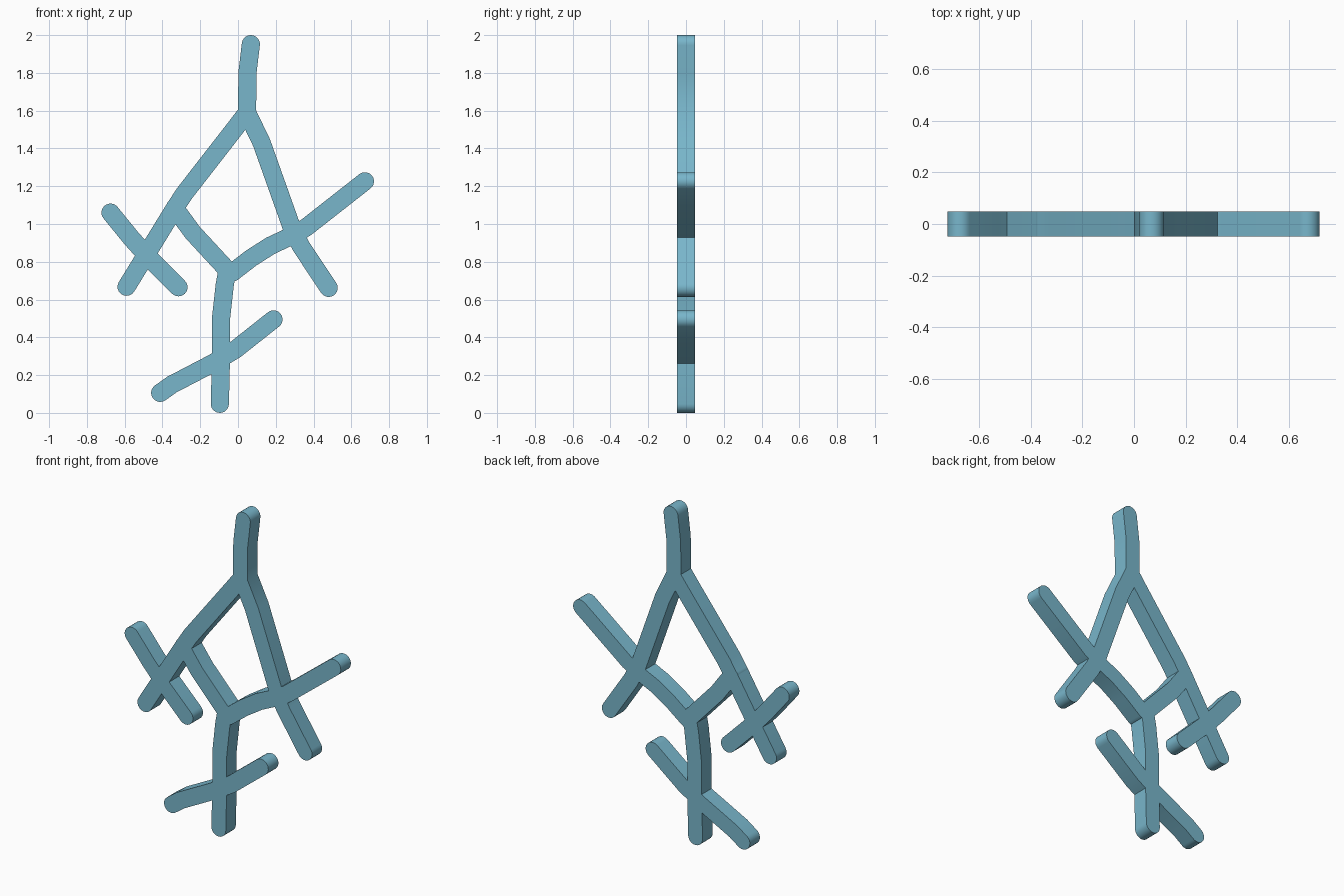
import bpy, bmesh, math
from mathutils import Vector
from mathutils.geometry import delaunay_2d_cdt

if "Cube" in bpy.data.objects:
    bpy.data.objects.remove(bpy.data.objects["Cube"])

R = 0.048      # half stroke width
HALF_T = 0.048 # half thickness
CAP = 12       # segments per rounded end

# Centre lines of the branches (x, z)
STROKES = [
    [(0.068, 1.952), (0.05, 1.80), (0.048, 1.59)],                                # top stem
    [(0.048, 1.59), (0.125, 1.43), (0.285, 0.98), (0.335, 0.88), (0.48, 0.662)],  # right limb
    [(0.048, 1.59), (-0.013, 1.51), (-0.285, 1.16), (-0.34, 1.075),
     (-0.475, 0.855), (-0.59, 0.668)],                                            # left limb
    [(-0.675, 1.06), (-0.565, 0.925), (-0.48, 0.83), (-0.315, 0.665)],            # left cross bar
    [(-0.335, 1.085), (-0.24, 0.955), (-0.055, 0.755)],                           # inner left link
    [(-0.03, 0.743), (0.07, 0.82), (0.172, 0.885), (0.29, 0.94),
     (0.362, 0.983), (0.672, 1.226)],                                             # right cross bar
    [(-0.055, 0.757), (-0.07, 0.68), (-0.09, 0.50), (-0.09, 0.30), (-0.096, 0.048)],  # lower stem
    [(-0.412, 0.106), (-0.35, 0.15), (-0.135, 0.262), (-0.013, 0.336), (0.188, 0.495)],  # low cross bar
]


def outline(path):
    """Round-ended outline of a polyline, counter-clockwise."""
    pts = [Vector(p) for p in path]
    dirs = [(b - a).normalized() for a, b in zip(pts, pts[1:])]

    def side(ps, ds):
        out = []
        for p, d0, d1 in zip(ps[1:-1], ds, ds[1:]):
            n0, n1 = Vector((d0.y, -d0.x)), Vector((d1.y, -d1.x))
            m = (n0 + n1).normalized()
            out.append(p + m * R / m.dot(n0))
        return out

    def cap(p, d):
        a0 = math.atan2(d.y, d.x) - math.pi / 2
        return [p + R * Vector((math.cos(a0 + math.pi * i / CAP),
                                math.sin(a0 + math.pi * i / CAP))) for i in range(CAP + 1)]

    back = [-d for d in reversed(dirs)]
    return (side(pts, dirs) + cap(pts[-1], dirs[-1])
            + side(pts[::-1], back) + cap(pts[0], -dirs[0]))


# Flat union of all branches
verts, faces = [], []
for s in STROKES:
    o = outline(s)
    faces.append(list(range(len(verts), len(verts) + len(o))))
    verts += o
v2, _, tris, _, _, origin = delaunay_2d_cdt(verts, [], faces, 0, 1e-5)

bm = bmesh.new()
bv = [bm.verts.new((v.x, -HALF_T, v.y)) for v in v2]
for t, src in zip(tris, origin):
    if src:
        bm.faces.new([bv[i] for i in t])
bmesh.ops.delete(bm, geom=[v for v in bm.verts if not v.link_faces], context='VERTS')

# Thicken into a slab
res = bmesh.ops.extrude_face_region(bm, geom=bm.faces[:], use_keep_orig=True)
bmesh.ops.translate(bm, vec=(0, 2 * HALF_T, 0),
                    verts=[g for g in res['geom'] if isinstance(g, bmesh.types.BMVert)])
bmesh.ops.recalc_face_normals(bm, faces=bm.faces[:])
mesh = bpy.data.meshes.new("branching_frame")
bm.to_mesh(mesh)
bm.free()
frame = bpy.data.objects.new("branching_frame", mesh)
bpy.context.collection.objects.link(frame)

mat = bpy.data.materials.new("blue")
mat.diffuse_color = (0.19, 0.47, 0.60, 1)
mat.use_nodes = True
mat.node_tree.nodes["Principled BSDF"].inputs["Base Color"].default_value = mat.diffuse_color
mesh.materials.append(mat)

bpy.context.view_layer.objects.active = frame
frame.select_set(True)
bpy.ops.object.shade_smooth_by_angle(angle=math.radians(30))
